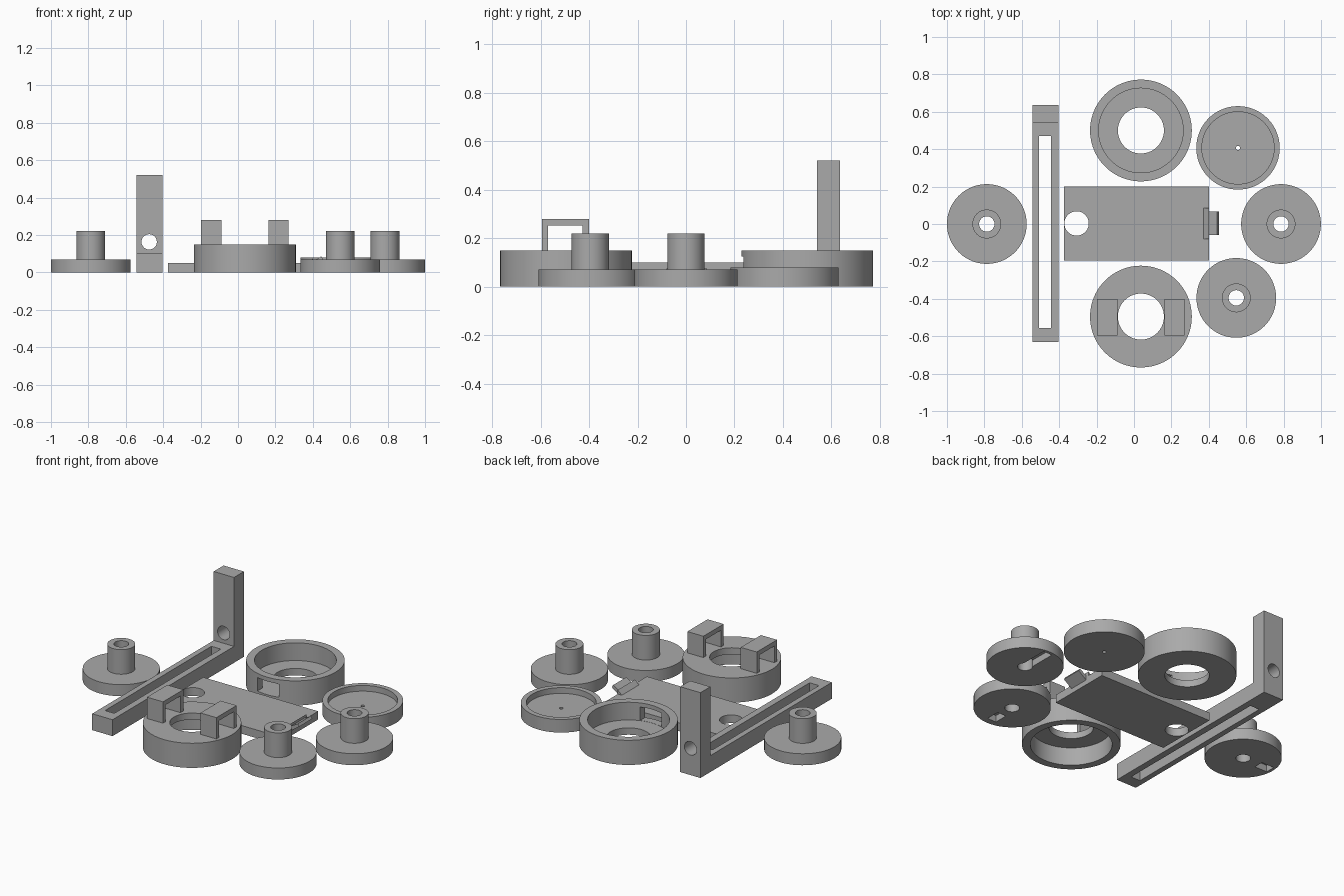
import bpy, bmesh, math
from mathutils import Matrix

if "Cube" in bpy.data.objects:
    bpy.data.objects.remove(bpy.data.objects["Cube"])

grey = bpy.data.materials.new("plain grey")
grey.diffuse_color = (0.40, 0.40, 0.40, 1)
grey.use_nodes = True
grey.node_tree.nodes["Principled BSDF"].inputs["Base Color"].default_value = grey.diffuse_color


def finish(name, bm, loc=(0, 0, 0)):
    bmesh.ops.recalc_face_normals(bm, faces=bm.faces)
    me = bpy.data.meshes.new(name)
    bm.to_mesh(me)
    bm.free()
    ob = bpy.data.objects.new(name, me)
    bpy.context.collection.objects.link(ob)
    ob.location = loc
    me.materials.append(grey)
    return ob


def smooth(ob):
    bpy.ops.object.select_all(action='DESELECT')
    ob.select_set(True)
    bpy.context.view_layer.objects.active = ob
    bpy.ops.object.shade_smooth_by_angle(angle=math.radians(30))


def lathe(name, profile, loc, n=96):
    """Revolve a closed (radius, z) profile around z."""
    bm = bmesh.new()
    rings = []
    for i in range(n):
        a = 2 * math.pi * i / n
        rings.append([bm.verts.new((r * math.cos(a), r * math.sin(a), z)) for r, z in profile])
    k = len(profile)
    for i in range(n):
        p, q = rings[i], rings[(i + 1) % n]
        for j in range(k):
            bm.faces.new((p[j], q[j], q[(j + 1) % k], p[(j + 1) % k]))
    return finish(name, bm, loc)


def box(name, x0, x1, y0, y1, z0, z1):
    bm = bmesh.new()
    bmesh.ops.create_cube(bm, size=1)
    for v in bm.verts:
        v.co = (x0 if v.co.x < 0 else x1, y0 if v.co.y < 0 else y1, z0 if v.co.z < 0 else z1)
    return finish(name, bm)


def rod(name, r, length, loc, rot=Matrix()):
    bm = bmesh.new()
    bmesh.ops.create_cone(bm, cap_ends=True, segments=64, radius1=r, radius2=r,
                          depth=length, matrix=rot)
    return finish(name, bm, loc)


def prism(name, pts, axis, lo, hi):
    """Extrude a 2D outline: along 'y' it is (x, z), along 'x' it is (y, z)."""
    bm = bmesh.new()
    at = (lambda p, t: (p[0], t, p[1])) if axis == 'y' else (lambda p, t: (t, p[0], p[1]))
    a = [bm.verts.new(at(p, lo)) for p in pts]
    b = [bm.verts.new(at(p, hi)) for p in pts]
    bm.faces.new(a)
    bm.faces.new(b)
    for i in range(len(pts)):
        j = (i + 1) % len(pts)
        bm.faces.new((a[i], a[j], b[j], b[i]))
    return finish(name, bm)


def cut(ob, *cutters):
    for c in cutters:
        m = ob.modifiers.new("cut", 'BOOLEAN')
        m.operation = 'DIFFERENCE'
        m.solver = 'EXACT'
        m.object = c
        bpy.context.view_layer.objects.active = ob
        bpy.ops.object.modifier_apply(modifier=m.name)
        bpy.data.objects.remove(c)


# three spools, each with a groove under the disc: (x, y, groove angle, start, end)
spools = [("left", -0.787, 0, 180, 0.11, 0.195),
          ("right", 0.786, 0, 90, 0.0, 0.195),
          ("front", 0.547, -0.395, -90, 0.09, 0.175)]
for side, x, y, ang, r0, r1 in spools:
    s = lathe(side + "_spool", [(0.041, 0), (0.213, 0), (0.213, 0.07), (0.077, 0.07),
                                (0.077, 0.22), (0.041, 0.22)], (x, y, 0))
    g = box("groove_cutter", r0, r1, -0.03, 0.03, -0.02, 0.04)
    g.location = (x, y, 0)
    g.rotation_euler.z = math.radians(ang)
    bpy.context.view_layer.update()
    cut(s, g)
    smooth(s)

# back cup with a window in its front wall
cup = lathe("back_cup", [(0.123, 0), (0.272, 0), (0.272, 0.15), (0.226, 0.15),
                         (0.226, 0.042), (0.123, 0.042)], (0.037, 0.5, 0))
cut(cup, box("window_cutter", -0.035, 0.109, 0.15, 0.33, 0.043, 0.125))
smooth(cup)

# front cup, open downwards, carrying two loops
smooth(lathe("front_cup", [(0.226, 0), (0.272, 0), (0.272, 0.15), (0.123, 0.15),
                           (0.123, 0.11), (0.226, 0.11)], (0.037, -0.495, 0)))
arch = [(-0.595, 0.145), (-0.595, 0.28), (-0.4, 0.28), (-0.4, 0.145),
        (-0.427, 0.145), (-0.427, 0.252), (-0.57, 0.252), (-0.57, 0.145)]
for side, x0 in (("left", -0.197), ("right", 0.163)):
    prism(side + "_loop", arch, 'x', x0, x0 + 0.108)

# shallow lid with a pin hole
smooth(lathe("lid", [(0.011, 0), (0.223, 0), (0.223, 0.08), (0.193, 0.08),
                     (0.193, 0.045), (0.011, 0.045)], (0.556, 0.407, 0)))

# slotted arm with an upright end
arm = prism("slotted_arm", [(-0.63, 0), (0.635, 0), (0.635, 0.52), (0.54, 0.52),
                            (0.54, 0.1), (-0.63, 0.1)], 'x', -0.542, -0.405)
cut(arm, box("slot_cutter", -0.508, -0.445, -0.555, 0.47, -0.1, 0.2),
    rod("bore_cutter", 0.041, 0.4, (-0.475, 0.59, 0.163), Matrix.Rotation(math.pi / 2, 4, 'X')))
smooth(arm)

# base plate with a round hole
plate = box("base_plate", -0.375, 0.4, -0.195, 0.2, 0, 0.05)
cut(plate, rod("hole_cutter", 0.065, 0.3, (-0.307, 0.003, 0.02)))
smooth(plate)

# tilted catch at the end of the plate
prism("catch_bar", [(0.367, 0.045), (0.4, 0.03), (0.4, 0.075)], 'y', -0.08, 0.086)
prism("catch_tongue", [(0.385, 0.05), (0.4, 0.03), (0.455, 0.07), (0.445, 0.085)],
      'y', -0.06, 0.066)
